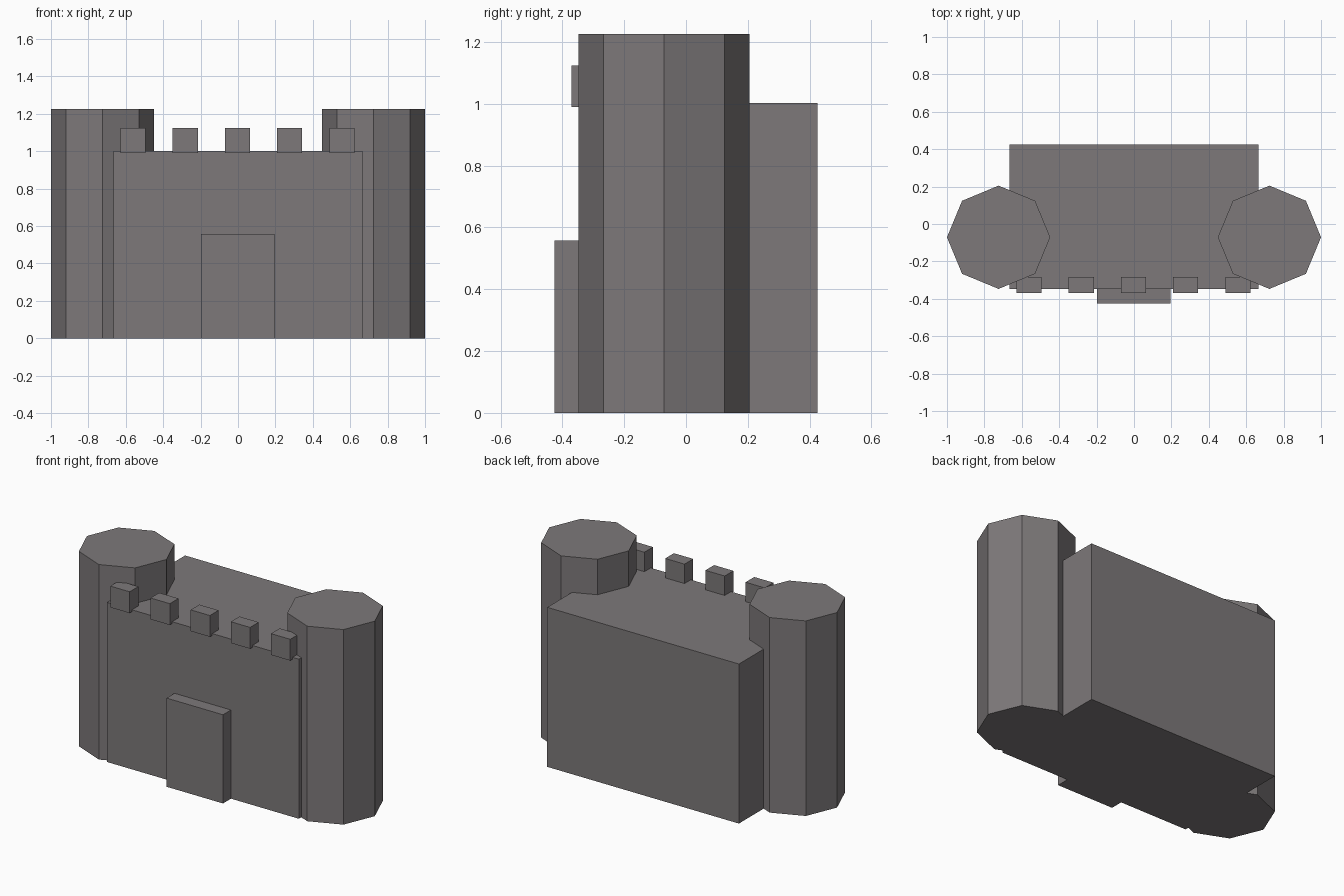
import bpy
import bmesh
from mathutils import Matrix, Vector

default = bpy.data.objects.get("Cube")
if default:
    bpy.data.objects.remove(default, do_unlink=True)

# Single stone colour
stone = bpy.data.materials.new("stone_grey")
stone.use_nodes = True
colour = (0.205, 0.190, 0.194, 1.0)
stone.diffuse_color = colour
bsdf = next(n for n in stone.node_tree.nodes if n.type == "BSDF_PRINCIPLED")
bsdf.inputs["Base Color"].default_value = colour
bsdf.inputs["Roughness"].default_value = 0.9


def finish(name, bm):
    mesh = bpy.data.meshes.new(name)
    bm.to_mesh(mesh)
    bm.free()
    mesh.materials.append(stone)
    obj = bpy.data.objects.new(name, mesh)
    bpy.context.collection.objects.link(obj)
    return obj


def box(name, low, high):
    low, high = Vector(low), Vector(high)
    bm = bmesh.new()
    place = Matrix.Translation((low + high) / 2) @ Matrix.Diagonal((*(high - low), 1))
    bmesh.ops.create_cube(bm, size=1, matrix=place)
    return finish(name, bm)


def tower(name, x, y, radius, height):
    bm = bmesh.new()
    bmesh.ops.create_cone(bm, cap_ends=True, segments=8, radius1=radius,
                          radius2=radius, depth=height,
                          matrix=Matrix.Translation((x, y, height / 2)))
    return finish(name, bm)


# Main keep and the projecting gate
box("keep_wall", (-0.666, -0.347, 0), (0.666, 0.426, 1.002))
box("gate", (-0.198, -0.426, 0), (0.194, -0.3, 0.557))

# Octagonal corner towers
for side, sign in (("left", 1), ("right", -1)):
    tower(side + "_tower", sign * 0.724, -0.071, 0.276, 1.225)

# Battlement blocks along the front edge
for i in range(5):
    x = -0.003 + (i - 2) * 0.279
    box(f"battlement_{i + 1}", (x - 0.067, -0.37, 0.99), (x + 0.067, -0.284, 1.124))
